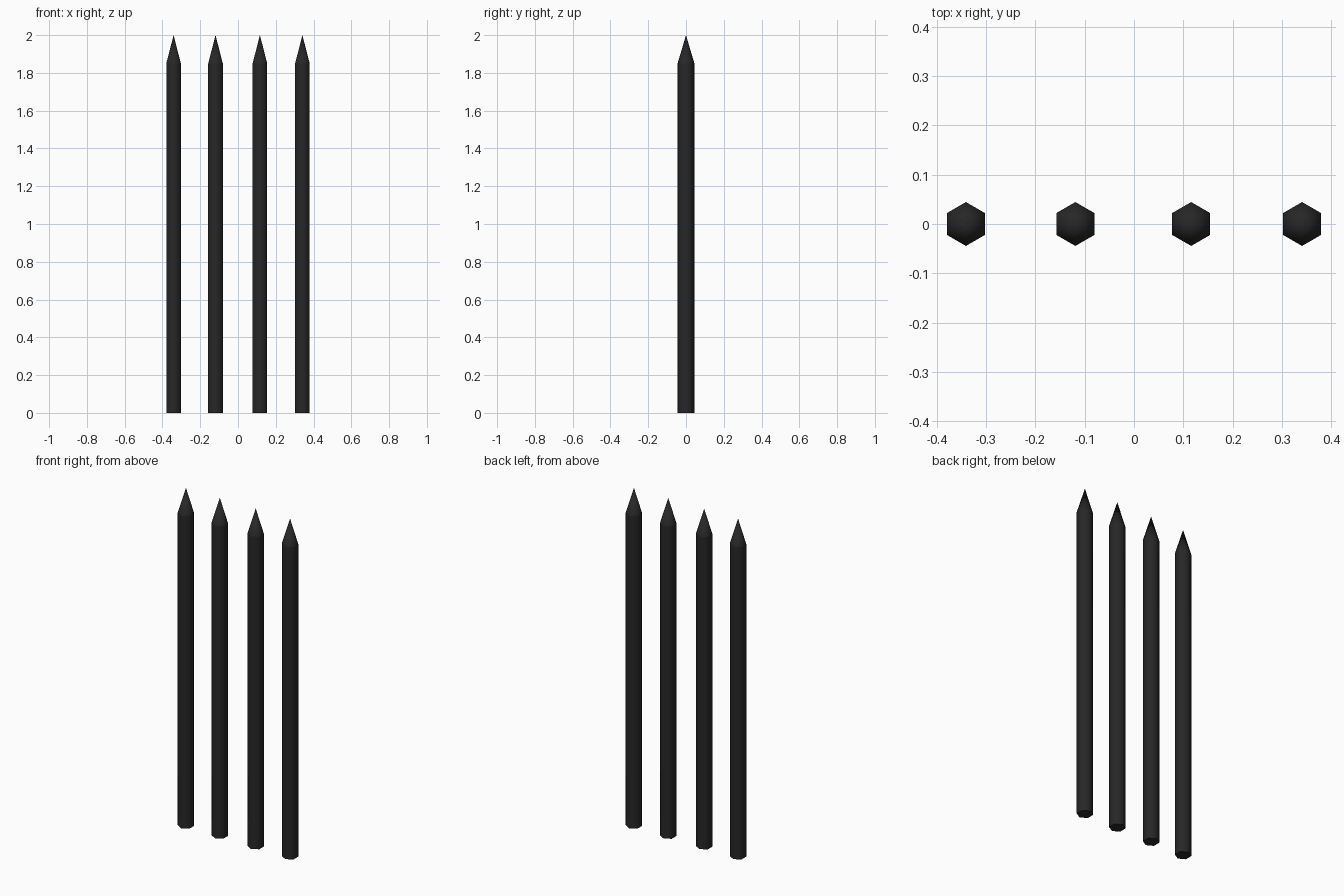
import bpy, bmesh, math

if "Cube" in bpy.data.objects:
    bpy.data.objects.remove(bpy.data.objects["Cube"])

RADIUS, SHOULDER, TIP, SIDES = 0.0445, 1.85, 2.0, 6

mat = bpy.data.materials.new("charcoal")
mat.diffuse_color = (0.02, 0.02, 0.02, 1)
mat.use_nodes = True
mat.node_tree.nodes["Principled BSDF"].inputs["Base Color"].default_value = mat.diffuse_color


def make_spike(name, x):
    bm = bmesh.new()

    def ring(z):
        # corners point to front and back
        angles = [math.pi / 2 + i * math.tau / SIDES for i in range(SIDES)]
        return [bm.verts.new((RADIUS * math.cos(a), RADIUS * math.sin(a), z)) for a in angles]

    base, shoulder = ring(0), ring(SHOULDER)
    tip = bm.verts.new((0, 0, TIP))
    # flat bottom cap
    bm.faces.new(base[::-1])
    # hexagonal shaft and pointed end
    for i in range(SIDES):
        j = (i + 1) % SIDES
        bm.faces.new((base[i], base[j], shoulder[j], shoulder[i])).smooth = True
        bm.faces.new((shoulder[i], shoulder[j], tip)).smooth = True
    # crisp edges around the bottom and the shoulder
    for e in bm.edges:
        a, b = e.verts
        e.smooth = abs(a.co.z - b.co.z) > 0.01
    mesh = bpy.data.meshes.new(name)
    bm.to_mesh(mesh)
    bm.free()
    mesh.materials.append(mat)
    obj = bpy.data.objects.new(name, mesh)
    obj.location.x = x
    bpy.context.collection.objects.link(obj)


# row of four spikes
for n, x in enumerate((-0.341, -0.119, 0.116, 0.341), 1):
    make_spike(f"spike_{n}", x)
